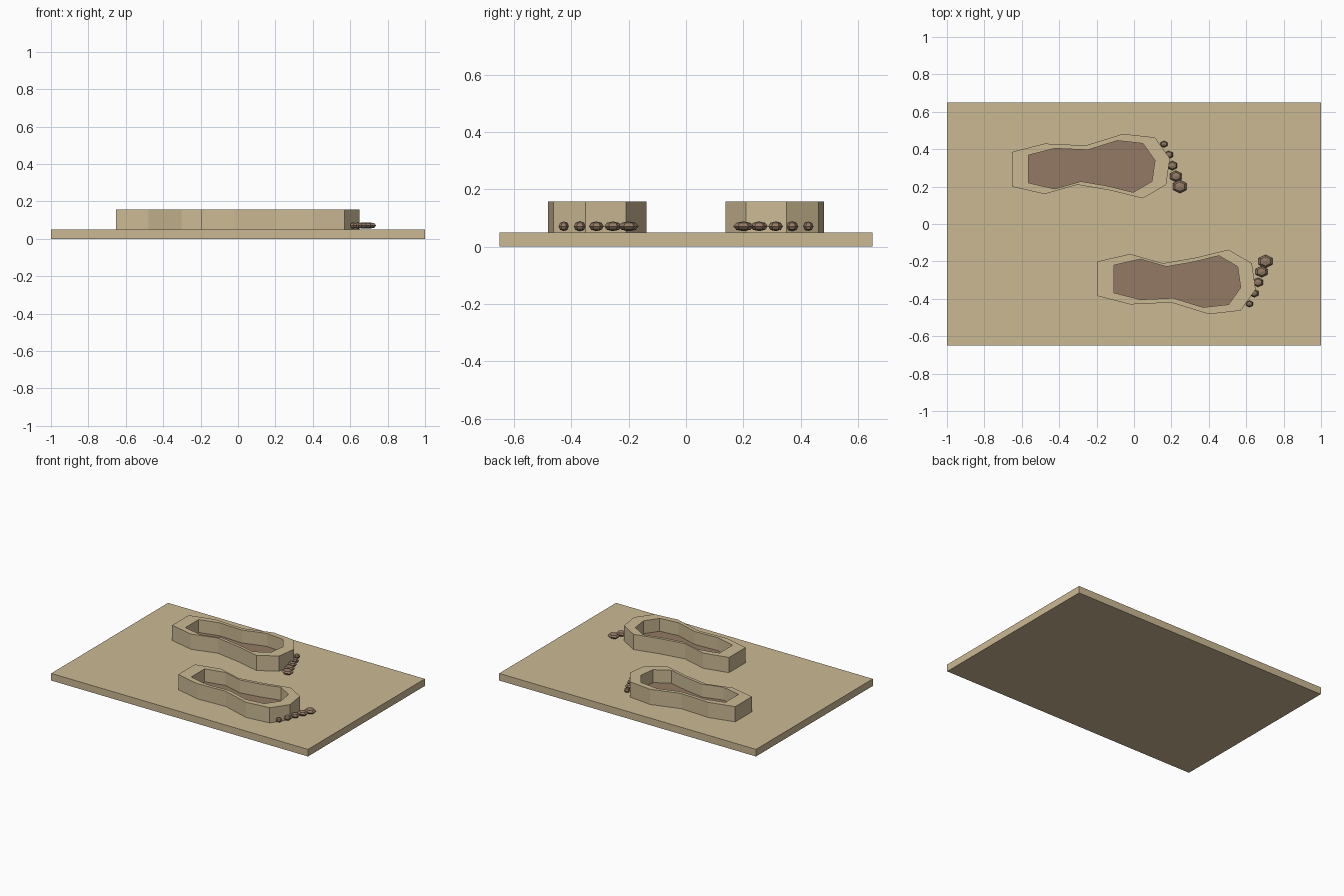
import bpy, bmesh
from mathutils import Matrix, Vector

if "Cube" in bpy.data.objects:
    bpy.data.objects.remove(bpy.data.objects["Cube"])


def material(name, rgb):
    m = bpy.data.materials.new(name)
    m.use_nodes = True
    m.diffuse_color = (*rgb, 1)
    m.node_tree.nodes["Principled BSDF"].inputs["Base Color"].default_value = (*rgb, 1)
    return m


sand = material("sand", (0.60, 0.485, 0.295))
brown = material("damp_brown", (0.292, 0.195, 0.128))


def finish(name, bm, mat):
    bmesh.ops.recalc_face_normals(bm, faces=bm.faces)
    mesh = bpy.data.meshes.new(name)
    bm.to_mesh(mesh)
    bm.free()
    mesh.materials.append(mat)
    obj = bpy.data.objects.new(name, mesh)
    bpy.context.collection.objects.link(obj)
    return obj


def loop(bm, points, z):
    return [bm.verts.new((x, y, z)) for x, y in points]


def bridge(bm, a, b):
    n = len(a)
    for i in range(n):
        j = (i + 1) % n
        bm.faces.new((a[i], a[j], b[j], b[i]))


BASE, RIM, FLOOR = 0.05, 0.157, 0.066

# Sand slab
bm = bmesh.new()
bmesh.ops.create_cube(bm, size=1, matrix=Matrix.Translation((0, 0, BASE / 2))
                      @ Matrix.Diagonal((2, 1.3, BASE, 1)))
finish("sand_slab", bm, sand)

# Sole outline and toes (x, y, radius)
SOLE = [(-0.195, -0.2), (-0.02, -0.16), (0.155, -0.21), (0.33, -0.18),
        (0.505, -0.137), (0.63, -0.21), (0.65, -0.35), (0.57, -0.463),
        (0.4, -0.482), (0.2, -0.42), (-0.02, -0.43), (-0.195, -0.385)]
TOES = [(0.703, -0.2, 0.042), (0.682, -0.255, 0.036), (0.663, -0.312, 0.03),
        (0.643, -0.37, 0.026), (0.618, -0.427, 0.021)]
CENTRE = Vector((0.25, -0.3))


def footprint(side, shift, flip):
    def place(x, y):
        return x + shift, y * flip

    outer = [place(*p) for p in SOLE]
    inner = [place(*CENTRE.lerp(Vector(p), 0.8)) for p in SOLE]

    # Raised rim around the sole
    bm = bmesh.new()
    rings = [loop(bm, outer, BASE), loop(bm, outer, RIM),
             loop(bm, inner, RIM), loop(bm, inner, BASE)]
    for a, b in zip(rings, rings[1:] + rings[:1]):
        bridge(bm, a, b)
    finish(side + "_foot_rim", bm, sand)

    # Sunken floor
    bm = bmesh.new()
    low, high = loop(bm, inner, BASE), loop(bm, inner, FLOOR)
    bridge(bm, low, high)
    bm.faces.new(high)
    bm.faces.new(low[::-1])
    finish(side + "_foot_floor", bm, brown)

    # Faceted toes
    for i, (x, y, r) in enumerate(TOES):
        bm = bmesh.new()
        bmesh.ops.create_uvsphere(bm, u_segments=6, v_segments=4, radius=1)
        toe = finish(f"{side}_toe_{i + 1}", bm, brown)
        toe.location = (*place(x, y), 0.071)
        toe.scale = (r, r * 0.84, 0.017)


footprint("front", 0, 1)
footprint("back", -0.458, -1)
